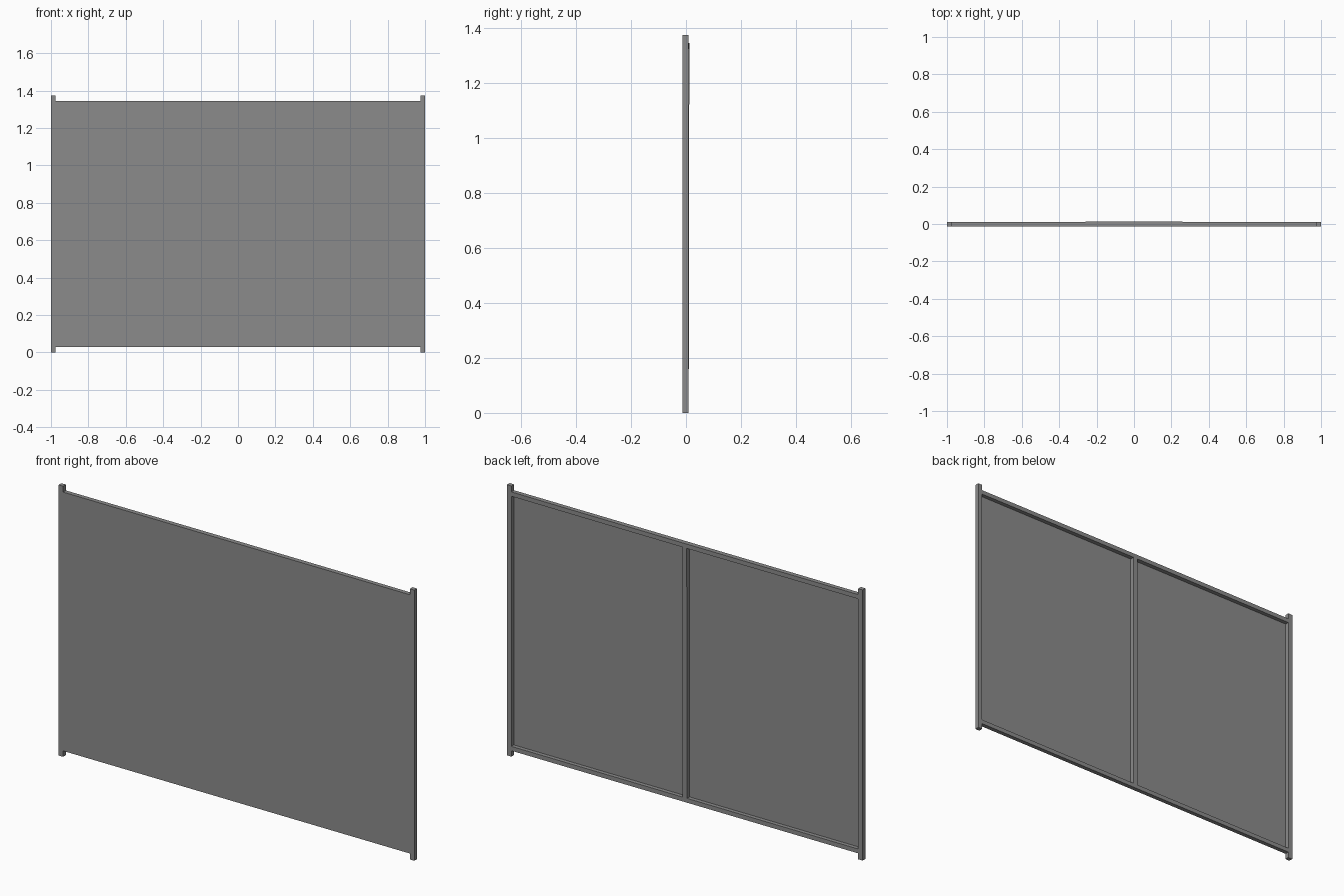
import bpy, bmesh

if "Cube" in bpy.data.objects:
    bpy.data.objects.remove(bpy.data.objects["Cube"])

Y0, Y1 = -0.0122, 0.0098     # front and back of the frame
W, R = 0.025, 0.022          # post width, rail height
Z0, Z1, H = 0.03, 1.345, 1.375
BOW = 0.0024                 # slight backward bow at the middle of the top rail

grey = bpy.data.materials.new("dark_grey")
grey.diffuse_color = (0.26, 0.26, 0.26, 1)
grey.use_nodes = True
grey.node_tree.nodes["Principled BSDF"].inputs["Base Color"].default_value = grey.diffuse_color


def box(name, x, y, z, cuts=0, bend=None):
    """Box from (min, max) ranges, optionally subdivided and bent in y."""
    bm = bmesh.new()
    bmesh.ops.create_cube(bm, size=1)
    for v in bm.verts:
        v.co = [r[0] if c < 0 else r[1] for c, r in zip(v.co, (x, y, z))]
    if cuts:
        edges = [e for e in bm.edges
                 if abs(e.verts[0].co.x - e.verts[1].co.x) > 1e-6]
        bmesh.ops.subdivide_edges(bm, edges=edges, cuts=cuts)
    if bend:
        for v in bm.verts:
            if v.co.y > 0:
                v.co.y += bend(v.co)
    me = bpy.data.meshes.new(name)
    bm.to_mesh(me)
    bm.free()
    me.materials.append(grey)
    ob = bpy.data.objects.new(name, me)
    bpy.context.collection.objects.link(ob)
    return ob


# side posts, standing proud of the panel at top and bottom
for side, x in (("left", (-1, -1 + W)), ("right", (1 - W, 1))):
    box(side + "_post", x, (Y0, Y1), (0, H))

# thin sheet flush with the front of the posts
inner = (-1 + W, 1 - W)
box("front_sheet", inner, (Y0, Y0 + 0.002), (Z0, Z1))

# horizontal rails behind the sheet
back = (Y0 + 0.002, Y1)
box("bottom_rail", inner, back, (Z0, Z0 + R))
box("top_rail", inner, back, (Z1 - R, Z1), 7, lambda c: BOW * (1 - c.x ** 2))

# middle upright, leaning with the bowed top rail
box("middle_upright", (-W / 2, W / 2), back, (Z0 + R, Z1 - R), 0,
    lambda c: BOW if c.z > 0.7 else 0)
